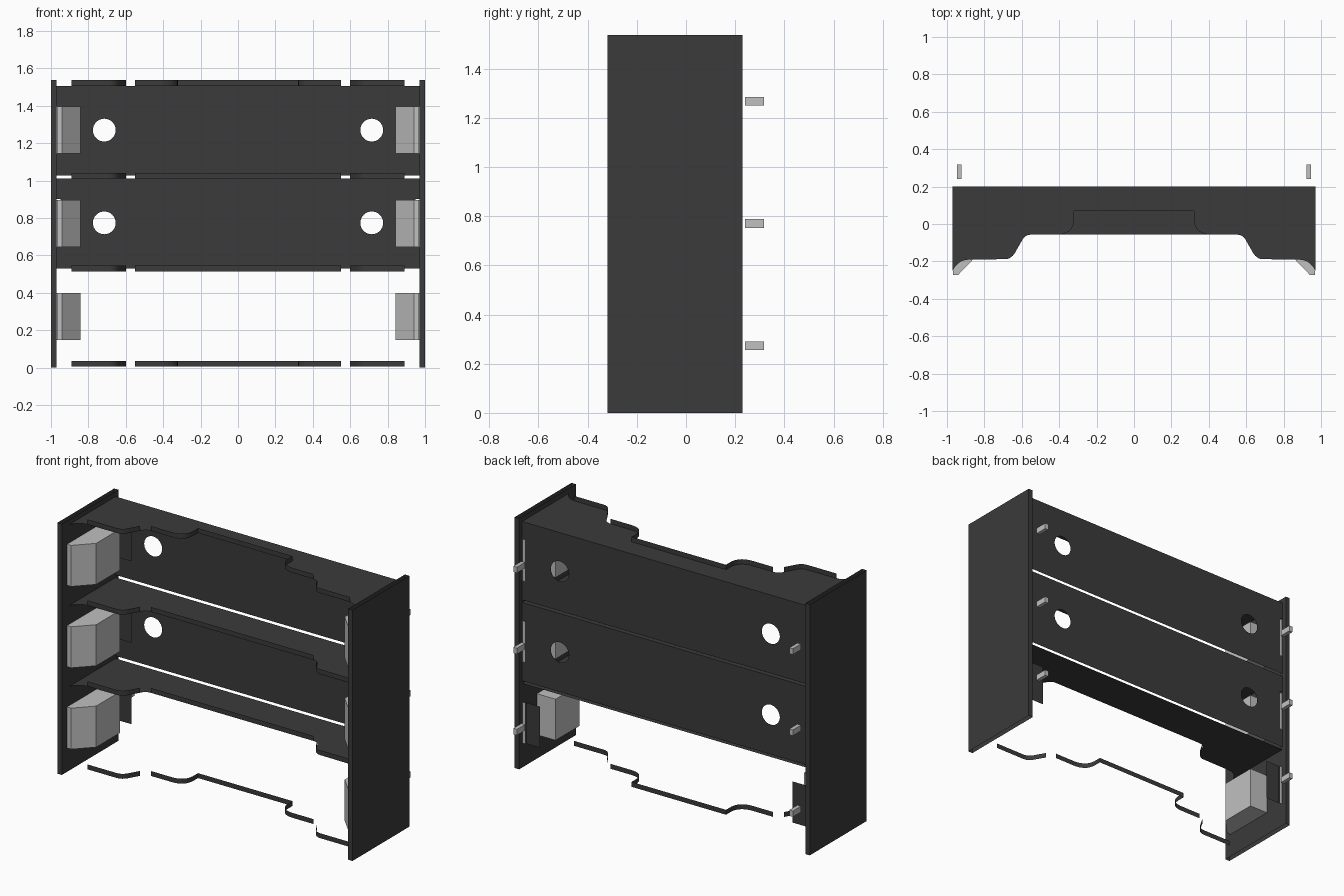
import bpy, bmesh, math

if "Cube" in bpy.data.objects:
    bpy.data.objects.remove(bpy.data.objects["Cube"])


def material(name, value):
    mat = bpy.data.materials.new(name)
    mat.use_nodes = True
    colour = (value, value, value, 1)
    mat.diffuse_color = colour
    mat.node_tree.nodes["Principled BSDF"].inputs["Base Color"].default_value = colour
    return mat


DARK = material("charcoal metal", 0.043)
LIGHT = material("light grey plastic", 0.53)


def finish(name, bm, mat):
    mesh = bpy.data.meshes.new(name)
    bm.to_mesh(mesh)
    bm.free()
    mesh.materials.append(mat)
    obj = bpy.data.objects.new(name, mesh)
    bpy.context.collection.objects.link(obj)
    return obj


def sheet(name, loops, place, mat, up):
    """Flat sheet from an outline plus optional hole outlines."""
    bm = bmesh.new()
    edges = []
    for loop in loops:
        vs = [bm.verts.new(place(*p)) for p in loop]
        edges += [bm.edges.new((vs[i - 1], vs[i])) for i in range(len(vs))]
    bmesh.ops.triangle_fill(bm, use_beauty=True, edges=edges, normal=up)
    bmesh.ops.dissolve_limit(bm, angle_limit=0.01, verts=bm.verts, edges=bm.edges)
    return finish(name, bm, mat)


def ribbon(name, path, z0, z1, mat, closed=False, caps=False):
    """Upright strip following a path in plan, optionally capped."""
    bm = bmesh.new()
    low = [bm.verts.new((x, y, z0)) for x, y in path]
    high = [bm.verts.new((x, y, z1)) for x, y in path]
    for i in range(0 if closed else 1, len(path)):
        bm.faces.new((low[i - 1], low[i], high[i], high[i - 1]))
    if caps:
        bm.faces.new(low[::-1])
        bm.faces.new(high)
    if closed:
        bmesh.ops.recalc_face_normals(bm, faces=bm.faces)
    return finish(name, bm, mat)


def box_path(x0, x1, y0, y1):
    return [(x0, y0), (x1, y0), (x1, y1), (x0, y1)]


def flip(path):
    return [(-x, y) for x, y in reversed(path)]


def bend(start, ctrl, end, n=5):
    """Rounded corner between two points."""
    return [tuple((1 - t) ** 2 * a + 2 * t * (1 - t) * b + t * t * c
                  for a, b, c in zip(start, ctrl, end))
            for t in [i / n for i in range(n + 1)]]


def circle(cx, cz, r, n=32):
    return [(cx + r * math.cos(2 * math.pi * i / n),
             cz + r * math.sin(2 * math.pi * i / n)) for i in range(n)]


BACK, HALF = 0.2, 0.97
LEVELS = [0.006, 0.515, 1.011, 1.507]
LIP = 0.03

# Plan curves of the right-hand half, running from the side to the middle
corner = bend((0.97, -0.25), (0.94, -0.19), (0.88, -0.19))
wave_low = bend((0.69, -0.188), (0.66, -0.188), (0.64, -0.16))
wave_high = bend((0.60, -0.09), (0.585, -0.057), (0.55, -0.057))
recess = bend((0.40, -0.057), (0.325, -0.05), (0.32, 0.02)) + [(0.32, 0.07)]

# Shelves with raised front lips; only the top one has a recessed centre
for i, z in enumerate(LEVELS):
    deep = i in (0, 3)
    half = [(HALF, BACK)] + corner + wave_low + wave_high + (recess if deep else [])
    if i:
        sheet(f"shelf_{i}", [half + flip(half)], lambda x, y: (x, y, z), DARK, (0, 0, 1))
    side_lip = [(0.89, -0.188)] + wave_low + wave_high[:1]
    centre = wave_high[-1:] + (recess if deep else [])
    ribbon(f"centre_lip_{i}", centre + flip(centre), z, z + LIP, DARK)
    ribbon(f"left_lip_{i}", side_lip, z, z + LIP, DARK)
    ribbon(f"right_lip_{i}", flip(side_lip), z, z + LIP, DARK)

# Back walls with round holes and side notches
for i in (2, 3):
    top = LEVELS[i]
    low, n0, n1 = top - 0.48, top - 0.36, top - 0.11
    edge = [(HALF, low), (HALF, n0), (0.95, n0), (0.95, n1), (HALF, n1), (HALF, top)]
    holes = [circle(s * 0.715, top - 0.237, 0.061) for s in (-1, 1)]
    sheet(f"back_wall_{i}", [edge + flip(edge)] + holes,
          lambda x, z: (x, BACK, z), DARK, (0, 1, 0))

for side, sign in (("left", 1), ("right", -1)):
    def plan(path):
        return path if sign > 0 else flip(path)

    # Hollow side panels, open at top and bottom
    ribbon(f"{side}_side_panel", plan(box_path(HALF, 1.0, -0.32, 0.23)),
           0.0, 1.537, DARK, closed=True)

    for i in range(3):
        z0 = 0.147 + 0.4985 * i
        z1 = z0 + 0.252
        # Chamfered guide block
        block = [(0.968, -0.272), (0.968, 0.06), (0.842, 0.06),
                 (0.842, -0.17), (0.94, -0.272)]
        ribbon(f"{side}_guide_block_{i}", plan(block), z0, z1, LIGHT, True, True)
        # Dark tab and pale strip behind the block
        ribbon(f"{side}_rear_tab_{i}", plan([(0.855, 0.19), (0.95, 0.19)]), z0, z1, DARK)
        ribbon(f"{side}_rear_strip_{i}", plan([(0.95, 0.195), (HALF, 0.195)]), z0, z1, LIGHT)
        # Rear pin
        zp = 0.255 + 0.497 * i
        ribbon(f"{side}_rear_pin_{i}", plan(box_path(0.923, 0.947, 0.24, 0.318)),
               zp, zp + 0.036, LIGHT, True, True)
